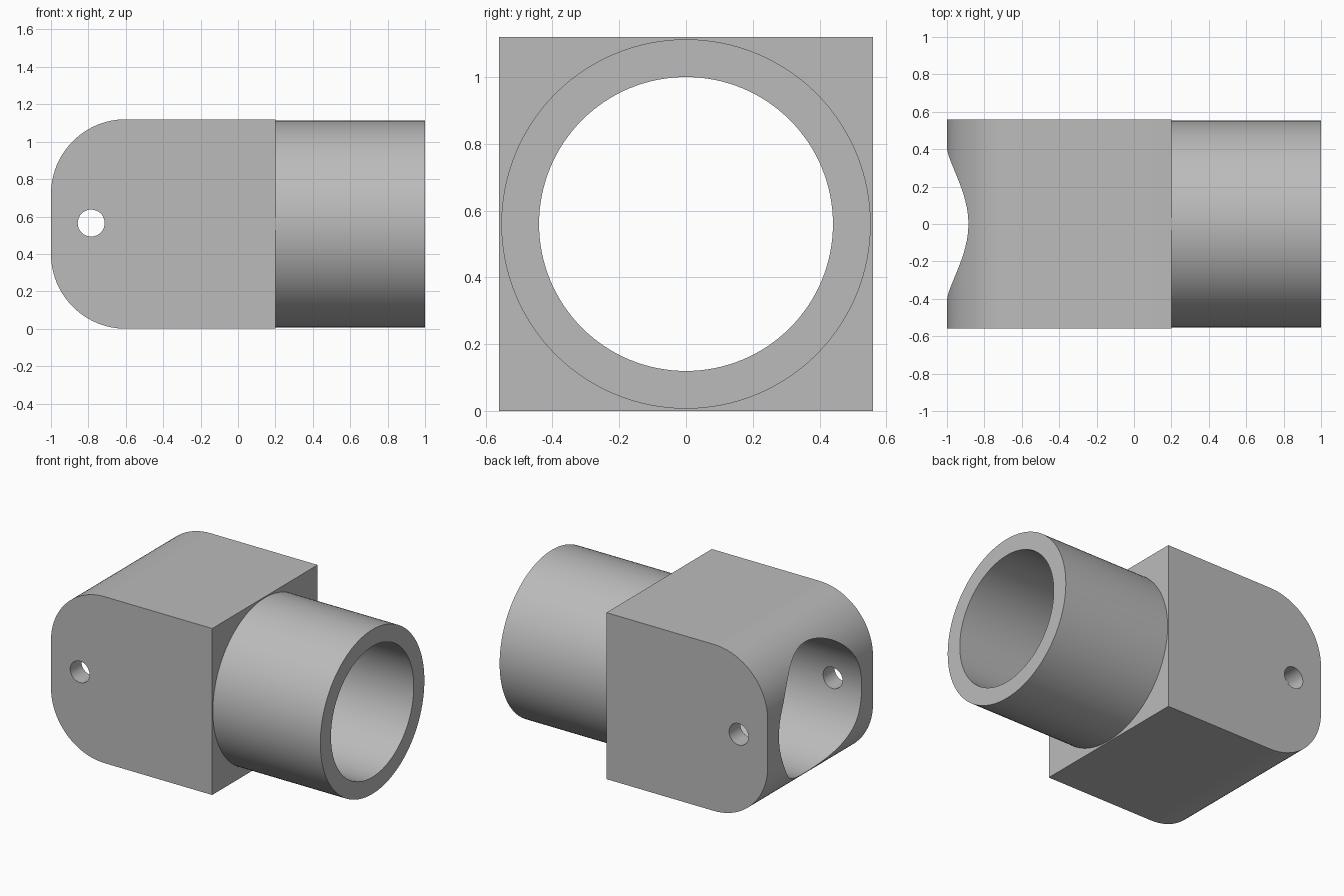
import bpy
import bmesh
from math import cos, sin, pi, radians
from mathutils import Matrix

HALF = 0.56      # half width and half height of the block
CORNER = 0.4     # radius of the rounded end
BORE = 0.44      # radius of the main bore
SIDES = 128

cube = bpy.data.objects.get("Cube")
if cube:
    bpy.data.objects.remove(cube, do_unlink=True)

grey = bpy.data.materials.new("plain_grey")
grey.use_nodes = True
grey.diffuse_color = (0.5, 0.5, 0.5, 1)
grey.node_tree.nodes["Principled BSDF"].inputs["Base Color"].default_value = (0.5, 0.5, 0.5, 1)


def add_object(name, bm):
    bmesh.ops.recalc_face_normals(bm, faces=bm.faces)
    mesh = bpy.data.meshes.new(name)
    bm.to_mesh(mesh)
    bm.free()
    mesh.materials.append(grey)
    obj = bpy.data.objects.new(name, mesh)
    bpy.context.collection.objects.link(obj)
    return obj


def cylinder(name, radius, length, axis, centre, sides):
    bm = bmesh.new()
    turn = Matrix.Rotation(radians(90), 4, "Y" if axis == "x" else "X")
    bmesh.ops.create_cone(bm, cap_ends=True, segments=sides, radius1=radius, radius2=radius,
                          depth=length, matrix=Matrix.Translation(centre) @ turn)
    return add_object(name, bm)


def cut(target, cutter):
    cutter.hide_render = True
    mod = target.modifiers.new("cut", "BOOLEAN")
    mod.operation = "DIFFERENCE"
    mod.solver = "EXACT"
    mod.object = cutter
    bpy.context.view_layer.objects.active = target
    bpy.ops.object.modifier_apply(modifier=mod.name)
    bpy.data.objects.remove(cutter, do_unlink=True)


def smooth(obj):
    bpy.ops.object.select_all(action="DESELECT")
    obj.select_set(True)
    bpy.context.view_layer.objects.active = obj
    bpy.ops.object.shade_smooth_by_angle(angle=radians(30))


# Clevis block: side profile with two rounded corners, extruded across y
profile = [(0.2, 0), (0.2, 2 * HALF)]
for centre_z, start in ((2 * HALF - CORNER, pi / 2), (CORNER, pi)):
    for i in range(25):
        a = start + i / 24 * pi / 2
        profile.append((CORNER * cos(a) - 1 + CORNER, centre_z + CORNER * sin(a)))
bm = bmesh.new()
side = bm.faces.new([bm.verts.new((x, -HALF, z)) for x, z in profile])
moved = bmesh.ops.extrude_face_region(bm, geom=[side])["geom"]
bmesh.ops.translate(bm, vec=(0, 2 * HALF, 0),
                    verts=[v for v in moved if isinstance(v, bmesh.types.BMVert)])
block = add_object("block", bm)

# Main bore along x and the cross pin hole along y
cut(block, cylinder("bore_cutter", BORE, 3, "x", (0, 0, HALF), SIDES))
cut(block, cylinder("pin_cutter", 0.072, 2, "y", (-0.785, 0, HALF + 0.005), 48))
smooth(block)

# Round sleeve: wall profile spun about the bore axis, open where it meets the block
bm = bmesh.new()
wall = [bm.verts.new((x, 0, HALF + r))
        for x, r in ((0.2, BORE), (1, BORE), (1, 0.553), (0.2, 0.553))]
edges = [bm.edges.new(pair) for pair in zip(wall, wall[1:])]
bmesh.ops.spin(bm, geom=wall + edges, cent=(0, 0, HALF), axis=(1, 0, 0),
               angle=2 * pi, steps=SIDES, use_merge=True)
bmesh.ops.remove_doubles(bm, verts=bm.verts, dist=0.0001)
sleeve = add_object("sleeve", bm)
smooth(sleeve)
